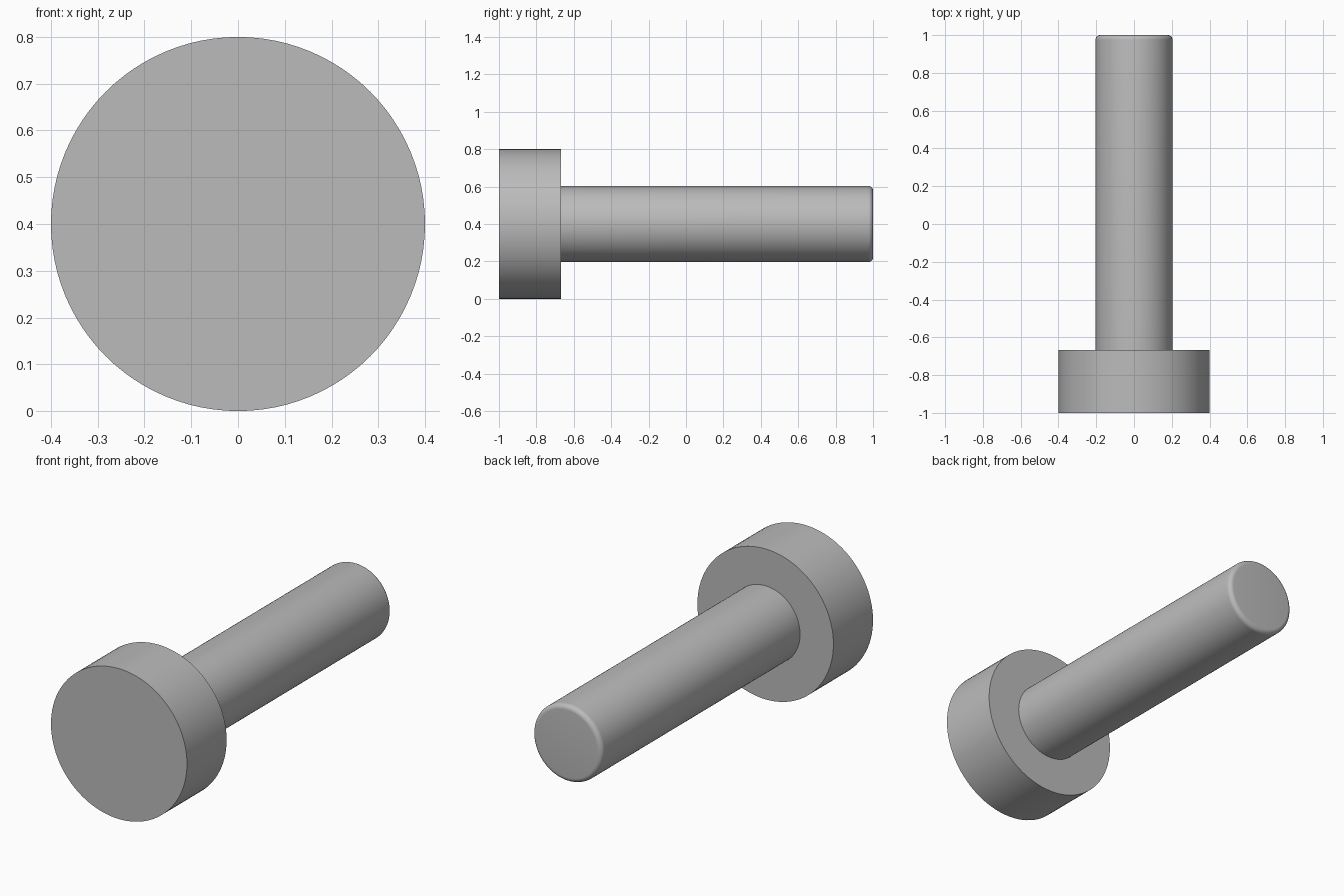
import bpy
import bmesh
from math import cos, sin, pi, radians
from mathutils import Matrix, Vector

cube = bpy.data.objects.get("Cube")
if cube:
    bpy.data.objects.remove(cube, do_unlink=True)

AXIS_Z = 0.4
SEGMENTS = 96

steel = bpy.data.materials.new("plain grey steel")
steel.use_nodes = True
GREY = (0.5, 0.5, 0.5, 1.0)
steel.diffuse_color = GREY
steel.node_tree.nodes["Principled BSDF"].inputs["Base Color"].default_value = GREY


def turned_part(name, profile):
    """Lathe a list of (radius, y) points around the bolt axis."""
    bm = bmesh.new()
    rings = []
    for radius, y in profile:
        rings.append([bm.verts.new((radius * cos(2 * pi * i / SEGMENTS), y,
                                    AXIS_Z + radius * sin(2 * pi * i / SEGMENTS)))
                      for i in range(SEGMENTS)])
    for a, b in zip(rings, rings[1:]):
        for i in range(SEGMENTS):
            j = (i + 1) % SEGMENTS
            bm.faces.new((a[i], a[j], b[j], b[i]))
    bm.faces.new(rings[0])
    bm.faces.new(rings[-1])
    bmesh.ops.recalc_face_normals(bm, faces=bm.faces)
    mesh = bpy.data.meshes.new(name)
    bm.to_mesh(mesh)
    bm.free()
    mesh.materials.append(steel)
    obj = bpy.data.objects.new(name, mesh)
    bpy.context.collection.objects.link(obj)
    bpy.ops.object.select_all(action='DESELECT')
    obj.select_set(True)
    bpy.context.view_layer.objects.active = obj
    bpy.ops.object.shade_smooth_by_angle(angle=radians(30))
    return obj


# Flat cylindrical head
HEAD_BACK = -0.667
turned_part("bolt_head", [(0.4, -1.0), (0.4, HEAD_BACK)])

# Shank, starting inside the head, with a rounded far end
SHANK_R, FILLET = 0.204, 0.025
STEPS = 8
rounded_end = [(SHANK_R - FILLET + FILLET * cos(pi / 2 * k / STEPS),
                1.0 - FILLET + FILLET * sin(pi / 2 * k / STEPS))
               for k in range(STEPS + 1)]
turned_part("bolt_shank", [(SHANK_R, HEAD_BACK - 0.02)] + rounded_end)
